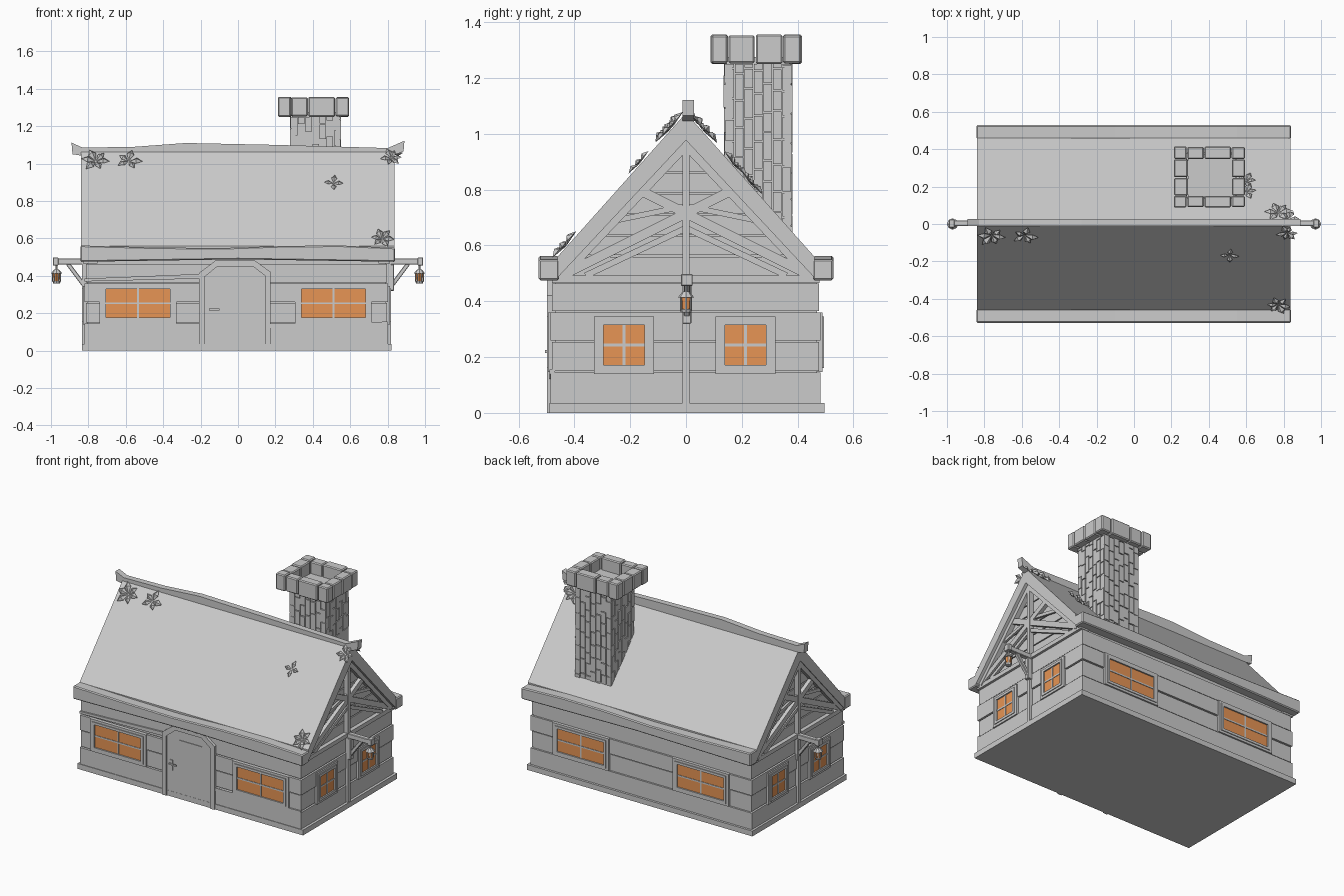
import bpy, bmesh, math, random
from mathutils import Matrix, Vector

random.seed(4)
if "Cube" in bpy.data.objects:
    bpy.data.objects.remove(bpy.data.objects["Cube"])


def material(name, rgb):
    m = bpy.data.materials.new(name)
    m.use_nodes = True
    m.diffuse_color = (*rgb, 1)
    m.node_tree.nodes["Principled BSDF"].inputs["Base Color"].default_value = (*rgb, 1)
    return m


GREY = material("plain_grey", (0.6, 0.6, 0.6))
GLOW = material("window_orange", (0.8, 0.3, 0.09))


def finish(bm, name, mat=GREY, bevel=0):
    bmesh.ops.recalc_face_normals(bm, faces=bm.faces)
    me = bpy.data.meshes.new(name)
    bm.to_mesh(me)
    bm.free()
    ob = bpy.data.objects.new(name, me)
    me.materials.append(mat)
    bpy.context.scene.collection.objects.link(ob)
    if bevel:
        mod = ob.modifiers.new("Bevel", "BEVEL")
        mod.width = bevel
        mod.segments = 1
    return ob


def box(bm, x, y, z, M=Matrix()):
    """Box from three (low, high) ranges."""
    r = (x, y, z)
    centre = Matrix.Translation([(a + b) / 2 for a, b in r])
    size = Matrix.Diagonal([abs(b - a) for a, b in r] + [1])
    bmesh.ops.create_cube(bm, size=1, matrix=M @ centre @ size)


def prism(bm, pts, lo, hi, axis, M=Matrix()):
    """Outline extruded along x (outline in y, z) or along y (outline in x, z)."""
    def at(a):
        return [bm.verts.new(M @ Vector((a, u, v) if axis == "x" else (u, a, v))) for u, v in pts]
    a, b = at(lo), at(hi)
    n = len(pts)
    bm.faces.new(a)
    bm.faces.new(b[::-1])
    for i in range(n):
        bm.faces.new((a[i], b[i], b[(i + 1) % n], a[(i + 1) % n]))


def beam(bm, p, q, width, depth, depth_axis):
    p, q, d = Vector(p), Vector(q), Vector(depth_axis)
    along = (q - p).normalized()
    rot = Matrix((along.cross(d), d, along)).transposed().to_4x4()
    size = Matrix.Diagonal((width, depth, (q - p).length, 1))
    bmesh.ops.create_cube(bm, size=1, matrix=Matrix.Translation((p + q) / 2) @ rot @ size)


def cone(bm, r1, r2, z0, z1, x, y=0, sides=8):
    bmesh.ops.create_cone(bm, cap_ends=True, segments=sides, radius1=r1, radius2=r2,
                          depth=z1 - z0, matrix=Matrix.Translation((x, y, (z0 + z1) / 2)))


# Plinth and wall core
bm = bmesh.new()
box(bm, (-0.835, 0.82), (-0.49, 0.497), (0, 0.035))
finish(bm, "plinth")
bm = bmesh.new()
box(bm, (-0.805, 0.79), (-0.47, 0.47), (0.03, 0.49))
finish(bm, "wall_core")

# Horizontal wall boards with narrow gaps
bm = bmesh.new()
levels = [0.035, 0.15, 0.26, 0.365, 0.47]
for i in range(4):
    out = 0.006 * ((i + 1) % 2)
    z = (levels[i], levels[i + 1] - 0.006)
    box(bm, (-0.814 - out, 0.797 + out), (-0.48 - out, 0.476 + out), z)
finish(bm, "wall_boards")

# Crooked boards on the front
bm = bmesh.new()
for pts in ([(-0.82, 0.37), (-0.2, 0.385), (-0.2, 0.41), (-0.82, 0.385)],
            [(0.17, 0.122), (0.8, 0.14), (0.8, 0.155), (0.17, 0.142)]):
    prism(bm, pts, -0.49, -0.47, "y")
finish(bm, "crooked_boards")

# Roof shell with gable overhang
APEX, SLOPE = 1.075, 1.12
bm = bmesh.new()
prism(bm, [(-0.46, 0.56), (0, APEX), (0.46, 0.56), (0.46, 0.485), (0, 0.977), (-0.46, 0.485)],
      -0.84, 0.838, "x")
finish(bm, "roof")

# Wavy eave beams
for side, name in ((-1, "front_eave"), (1, "back_eave")):
    bm = bmesh.new()
    top = [(-0.842, 0.562), (-0.45, 0.552), (-0.1, 0.548), (0.25, 0.56), (0.55, 0.562), (0.84, 0.55)]
    prism(bm, top + [(0.84, 0.475), (0, 0.488), (-0.842, 0.475)], side * 0.455, side * 0.528, "y")
    finish(bm, name, bevel=0.006)

# Ridge beam with upturned ends
bm = bmesh.new()
prism(bm, [(-0.89, 1.112), (-0.83, 1.085), (-0.55, 1.09), (-0.28, 1.11), (0.2, 1.1), (0.8, 1.083),
           (0.89, 1.122), (0.885, 1.065), (0.82, 1.04), (-0.82, 1.04), (-0.885, 1.05)],
      -0.012, 0.028, "y")
finish(bm, "ridge_beam")

# Gable boards, timber truss, and lantern brackets at both ends
for s, end, side in ((1, 0.797, "left"), (-1, 0.814, "right")):
    bm = bmesh.new()
    def half(z):
        return (1.0 - z) / 1.06
    prism(bm, [(-half(0.48), 0.48), (half(0.48), 0.48), (0, 1.0)], s * 0.7, s * (end - 0.02), "x")
    z = 0.49
    while z < 0.94:
        t = z + 0.068
        prism(bm, [(-half(z), z), (half(z), z), (half(t), t), (-half(t), t)],
              s * 0.7, s * (end - 0.012), "x")
        z += 0.075
    finish(bm, side + "_gable_boards")

    bm = bmesh.new()
    X = s * (end + 0.005)
    out = (1, 0, 0)
    box(bm, (s * 0.75, s * (end + 0.015)), (-0.48, 0.478), (0.465, 0.492))
    beam(bm, (X, 0, 0.035), (X, 0, 0.985), 0.026, 0.03, out)
    for m in (-1, 1):
        beam(bm, (X, m * 0.43, 0.5), (X, -m * 0.2, 0.815), 0.035, 0.024, out)
        beam(bm, (X, m * 0.36, 0.492), (X, m * 0.005, 0.66), 0.022, 0.016, out)
        beam(bm, (X, m * 0.25, 0.69), (X, m * 0.01, 0.74), 0.02, 0.014, out)
        beam(bm, (X, m * 0.45, 0.49), (X, 0, 0.965), 0.04, 0.03, out)
    finish(bm, side + "_gable_truss")

    bm = bmesh.new()
    box(bm, (s * 0.8, s * 0.975), (-0.012, 0.018), (0.46, 0.492))
    box(bm, (s * 0.96, s * 0.99), (-0.018, 0.024), (0.455, 0.498))
    box(bm, (s * 0.8, s * 0.835), (-0.013, 0.019), (0.32, 0.46))
    beam(bm, (s * 0.82, 0.003, 0.345), (s * 0.91, 0.003, 0.465), 0.022, 0.022, (0, 1, 0))
    finish(bm, side + "_lantern_bracket", bevel=0.003)

    bm = bmesh.new()
    lx = s * 0.97
    cone(bm, 0.03, 0.012, 0.413, 0.435, lx)
    cone(bm, 0.006, 0.006, 0.43, 0.46, lx)
    cone(bm, 0.018, 0.022, 0.36, 0.372, lx)
    for k in range(6):
        a = math.tau * k / 6
        cone(bm, 0.003, 0.003, 0.37, 0.416, lx + 0.021 * math.cos(a), 0.021 * math.sin(a), 4)
    finish(bm, side + "_lantern_frame")
    bm = bmesh.new()
    cone(bm, 0.016, 0.02, 0.371, 0.414, lx)
    finish(bm, side + "_lantern_glass", GLOW)


# Windows: stepped frame, glowing pane, cross bars
def frame(bm, w, h, t, d, M):
    for m in (-1, 1):
        box(bm, (m * w, m * (w - t)), (-d, 0.02), (-h, h), M)
        box(bm, (t - w, w - t), (-d, 0.02), (m * h, m * (h - t)), M)


def window(name, loc, angle, w, h):
    M = Matrix.Translation(loc) @ Matrix.Rotation(math.radians(angle), 4, "Z")
    bm = bmesh.new()
    frame(bm, w, h, 0.018, 0.010, M)
    frame(bm, w - 0.018, h - 0.015, 0.016, 0.015, M)
    box(bm, (-0.005, 0.005), (-0.009, 0), (-h + 0.02, h - 0.02), M)
    box(bm, (-w + 0.02, w - 0.02), (-0.009, 0), (-0.005, 0.005), M)
    finish(bm, name + "_frame")
    bm = bmesh.new()
    box(bm, (-w + 0.02, w - 0.02), (-0.006, 0.002), (-h + 0.02, h - 0.02), M)
    finish(bm, name + "_pane", GLOW)


for i, x in enumerate((-0.535, 0.51)):
    window(f"front_window_{i}", (x, -0.484, 0.253), 0, 0.205, 0.107)
for i, x in enumerate((-0.45, 0.43)):
    window(f"back_window_{i}", (x, 0.48, 0.253), 180, 0.205, 0.107)
for i, y in enumerate((-0.222, 0.213)):
    window(f"left_window_{i}", (0.802, y, 0.243), 90, 0.108, 0.103)
    window(f"right_window_{i}", (-0.819, y, 0.243), -90, 0.108, 0.103)

# Door with chamfered top, surround, raised panel, and handle
bm = bmesh.new()
prism(bm, [(-0.205, 0), (-0.205, 0.41), (-0.12, 0.475), (0.09, 0.475), (0.172, 0.415), (0.172, 0)],
      -0.489, -0.4, "y")
finish(bm, "door")
bm = bmesh.new()
outer = [(-0.208, 0), (-0.208, 0.415), (-0.12, 0.482), (0.09, 0.482), (0.175, 0.42), (0.175, 0)]
inner = [(-0.178, 0), (-0.178, 0.395), (-0.11, 0.45), (0.08, 0.45), (0.145, 0.4), (0.145, 0)]
for i in range(5):
    prism(bm, [outer[i], outer[i + 1], inner[i + 1], inner[i]], -0.498, -0.47, "y")
finish(bm, "door_surround")
bm = bmesh.new()
box(bm, (-0.085, 0.08), (-0.493, -0.48), (0.08, 0.39))
finish(bm, "door_panel")
bm = bmesh.new()
box(bm, (-0.155, -0.135), (-0.495, -0.48), (0.175, 0.245))
box(bm, (-0.155, -0.1), (-0.506, -0.499), (0.215, 0.225))
box(bm, (-0.15, -0.14), (-0.5, -0.49), (0.215, 0.225))
finish(bm, "door_handle")

# Chimney stack: core faced with staggered upright bricks
bm = bmesh.new()
box(bm, (0.288, 0.542), (0.146, 0.371), (0.57, 1.275))
finish(bm, "chimney_core")
bm = bmesh.new()
for angle, width, reach in ((0, 0.266, 0.1195), (90, 0.239, 0.133), (180, 0.266, 0.1195), (270, 0.239, 0.133)):
    M = Matrix.Translation((0.415, 0.2585, 0)) @ Matrix.Rotation(math.radians(angle), 4, "Z")
    step = width / 7
    for c in range(7):
        u = -width / 2 + c * step
        z = 0.59 - random.uniform(0, 0.05)
        while z < 1.25:
            t = min(z + random.uniform(0.07, 0.11), 1.255)
            d = reach + random.uniform(0, 0.004)
            box(bm, (u + 0.002, u + step - 0.002), (-d, -reach + 0.025), (z, t - 0.005), M)
            z = t
finish(bm, "chimney_bricks")

# Chimney cap: ring of rough stones around the flue
bm = bmesh.new()
splits = [0.211, 0.283, 0.375, 0.52, 0.595]
for i in range(4):
    j = 0.003 * (i % 2)
    for y in ((0.088 + j, 0.15), (0.348, 0.415 - j)):
        box(bm, (splits[i] + 0.002, splits[i + 1] - 0.002), y, (1.25 + j, 1.357 - j))
for x in ((0.214, 0.288), (0.524, 0.593)):
    box(bm, x, (0.152, 0.246), (1.253, 1.353))
    box(bm, x, (0.25, 0.346), (1.25, 1.356))
finish(bm, "chimney_cap", bevel=0.006)

# Leaf clusters lying on the roof
tilt = math.atan(SLOPE)
clusters = [(-0.76, -0.06, 0.075, 6), (-0.585, -0.06, 0.07, 5), (0.51, -0.165, 0.05, 4),
            (0.77, -0.43, 0.065, 6), (0.82, -0.045, 0.06, 6), (0.77, 0.06, 0.075, 6),
            (0.83, 0.03, 0.06, 5), (0.6, 0.17, 0.06, 5), (0.6, 0.23, 0.06, 5)]
bm = bmesh.new()
for x, y, size, count in clusters:
    M = Matrix.Translation((x, y, APEX - SLOPE * abs(y) + 0.004)) @ Matrix.Rotation(-math.copysign(tilt, y), 4, "X")
    for k in range(count):
        turn = math.tau * k / count + random.uniform(-0.2, 0.2)
        L = M @ Matrix.Rotation(turn, 4, "Z") @ Matrix.Scale(size * random.uniform(0.85, 1.1), 4)
        base, left, right, mid, tip = [bm.verts.new(L @ Vector(p)) for p in (
            (0.05, 0, 0), (0.55, 0.27, 0.15), (0.55, -0.27, 0.15), (0.55, 0, 0.36), (1, 0, 0.12))]
        for f in ((base, right, mid), (right, tip, mid), (tip, left, mid), (left, base, mid),
                  (base, left, tip), (base, tip, right)):
            bm.faces.new(f)
finish(bm, "roof_leaves")
